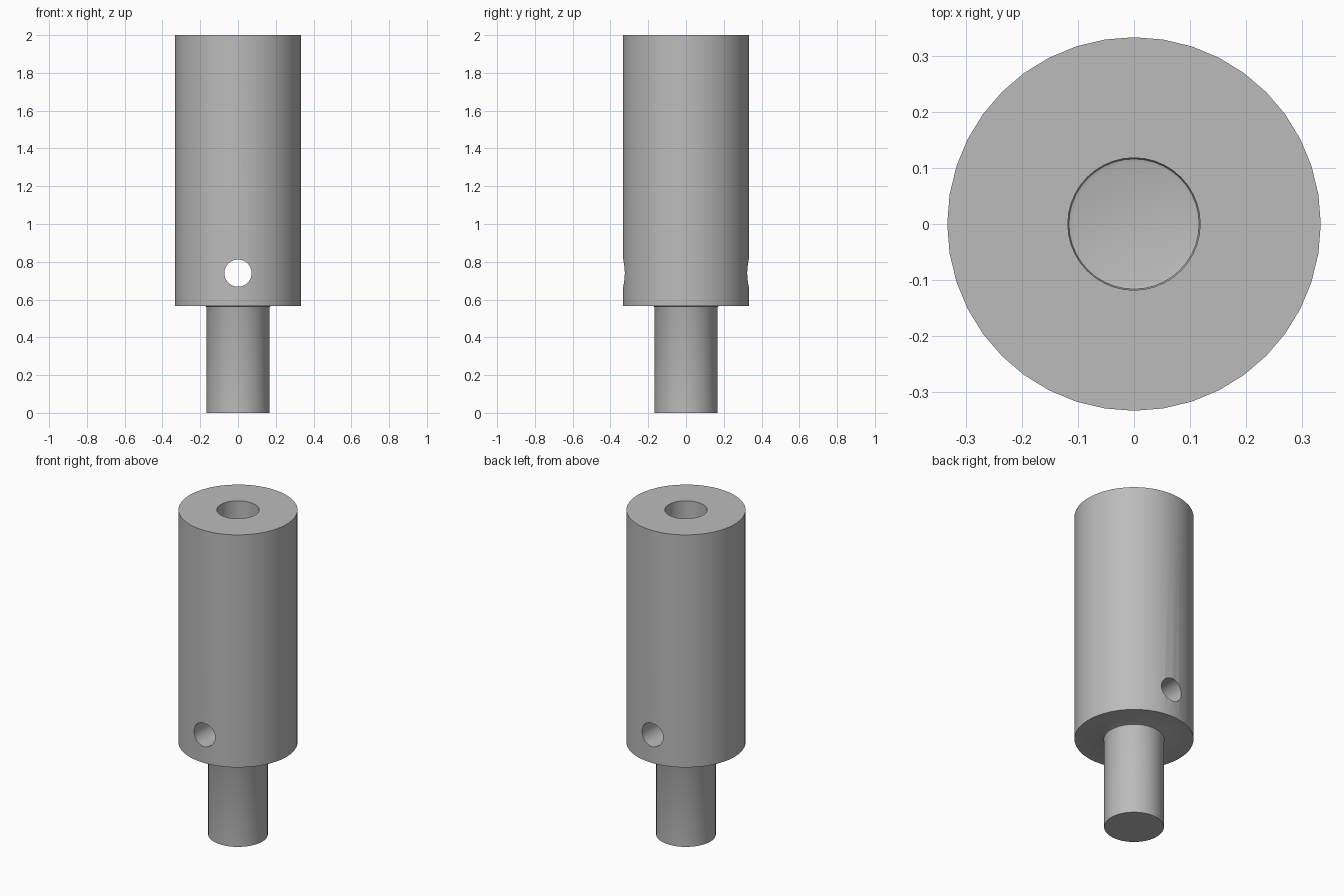
import bpy
import bmesh
from math import pi, radians
from mathutils import Matrix, Vector

SIDES = 40

cube = bpy.data.objects.get("Cube")
if cube:
    bpy.data.objects.remove(cube, do_unlink=True)

# Plain grey metal
grey = bpy.data.materials.new("grey_metal")
grey.use_nodes = True
colour = (0.5, 0.5, 0.5, 1)
grey.diffuse_color = colour
grey.node_tree.nodes["Principled BSDF"].inputs["Base Color"].default_value = colour


def add_object(name, bm):
    bmesh.ops.recalc_face_normals(bm, faces=bm.faces)
    mesh = bpy.data.meshes.new(name)
    bm.to_mesh(mesh)
    bm.free()
    mesh.materials.append(grey)
    obj = bpy.data.objects.new(name, mesh)
    bpy.context.collection.objects.link(obj)
    return obj


def lathe(name, profile):
    """Revolve (radius, height) points around z."""
    bm = bmesh.new()
    verts = [bm.verts.new((r, 0, z)) for r, z in profile]
    edges = [bm.edges.new(pair) for pair in zip(verts, verts[1:])]
    bmesh.ops.spin(bm, geom=verts + edges, cent=(0, 0, 0), axis=(0, 0, 1),
                   angle=2 * pi, steps=SIDES, use_merge=True)
    bmesh.ops.remove_doubles(bm, verts=bm.verts, dist=0.0001)
    return add_object(name, bm)


# Stepped body: spigot, small shoulder fillet, thick cylinder, blind bore
spigot, shoulder, top = 0.167, 0.567, 2.0
outer, bore, bore_floor = 0.333, 0.118, 1.2
body = lathe("stepped_pin", [
    (0, 0), (spigot, 0), (spigot, shoulder - 0.01),
    (spigot + 0.003, shoulder - 0.003), (spigot + 0.01, shoulder),
    (outer, shoulder), (outer, top), (bore, top),
    (bore, bore_floor + 0.008), (bore - 0.002, bore_floor + 0.002),
    (bore - 0.008, bore_floor), (0, bore_floor),
])

# Cross hole drilled from front to back
bm = bmesh.new()
bmesh.ops.create_cone(bm, cap_ends=True, segments=SIDES, radius1=0.072,
                      radius2=0.072, depth=1,
                      matrix=Matrix.Translation(Vector((0, 0, 0.74)))
                      @ Matrix.Rotation(pi / 2, 4, "X"))
cutter = add_object("cross_hole_cutter", bm)
cutter.hide_render = True

cut = body.modifiers.new("cross_hole", "BOOLEAN")
cut.operation = "DIFFERENCE"
cut.solver = "EXACT"
cut.object = cutter
bpy.ops.object.select_all(action="DESELECT")
body.select_set(True)
bpy.context.view_layer.objects.active = body
bpy.ops.object.modifier_apply(modifier=cut.name)
bpy.data.objects.remove(cutter, do_unlink=True)
bpy.ops.object.shade_smooth_by_angle(angle=radians(30))
